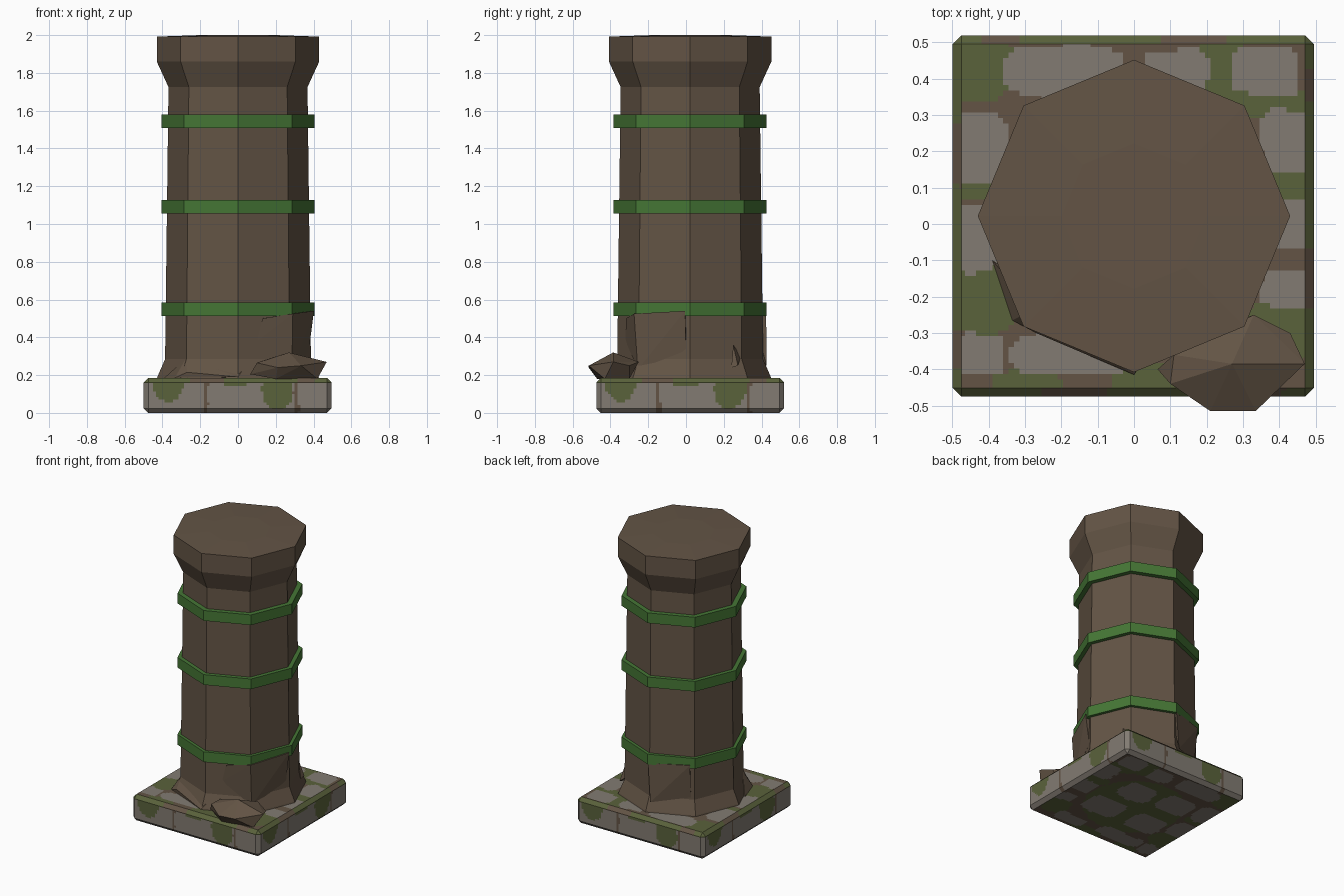
import bpy, bmesh, math
from mathutils import Vector, Matrix, noise

if "Cube" in bpy.data.objects:
    bpy.data.objects.remove(bpy.data.objects["Cube"])

CY = 0.022  # pillar and plinth centre in y


def lin(c):
    c /= 255
    return c / 12.92 if c <= 0.04045 else ((c + 0.055) / 1.055) ** 2.4


def material(name, r, g, b):
    m = bpy.data.materials.new(name)
    m.diffuse_color = (lin(r), lin(g), lin(b), 1)
    m.use_nodes = True
    m.node_tree.nodes["Principled BSDF"].inputs["Base Color"].default_value = m.diffuse_color
    return m


BROWN = material("brown stone", 99, 84, 69)
GREEN = material("green band", 69, 118, 53)
GREY = material("grey cobble", 130, 123, 114)
MOSS = material("olive moss", 90, 98, 59)


def finish(bm, name, mats):
    bmesh.ops.recalc_face_normals(bm, faces=bm.faces)
    me = bpy.data.meshes.new(name)
    bm.to_mesh(me)
    bm.free()
    for m in mats:
        me.materials.append(m)
    ob = bpy.data.objects.new(name, me)
    bpy.context.collection.objects.link(ob)
    return ob


def octagon_lathe(name, profile, mat, closed=False):
    """Eight-sided lathe of (radius, z) points; closed profiles make rings."""
    bm = bmesh.new()
    rows = []
    for r, z in profile:
        rows.append([bm.verts.new((r * math.cos(k * math.pi / 4),
                                   CY + r * math.sin(k * math.pi / 4), z)) for k in range(8)])
    n = len(rows)
    for i in range(n if closed else n - 1):
        a, b = rows[i], rows[(i + 1) % n]
        for k in range(8):
            j = (k + 1) % 8
            bm.faces.new((a[k], a[j], b[j], b[k]))
    if not closed:
        bm.faces.new(rows[0])
        bm.faces.new(rows[-1])
    return finish(bm, name, [mat])


def hull(name, pts, mat, turn=0):
    """Faceted chunk: convex hull of a few points, turned about the pillar axis."""
    rot = Matrix.Rotation(math.radians(turn), 3, 'Z')
    bm = bmesh.new()
    for x, y, z in pts:
        p = rot @ Vector((x, y - CY, z))
        bm.verts.new((p.x, p.y + CY, p.z))
    res = bmesh.ops.convex_hull(bm, input=bm.verts)
    junk = [v for v in res["geom_interior"] if isinstance(v, bmesh.types.BMVert)]
    bmesh.ops.delete(bm, geom=junk, context='VERTS')
    return finish(bm, name, [mat])


# Pillar with flared foot and capital
octagon_lathe("pillar", [(0.43, 0.18), (0.425, 0.195), (0.386, 0.285), (0.368, 1.725),
                         (0.43, 1.86), (0.43, 1.992), (0.2, 2.0)], BROWN)

# Three green bands
for i, z in enumerate((0.512, 1.056, 1.508)):
    octagon_lathe(f"band_{i + 1}", [(0.405, z), (0.405, z + 0.072),
                                    (0.36, z + 0.072), (0.36, z)], GREEN, closed=True)

# Broken slabs lifting off the shaft
hull("front_right_slab", [(0.13, -0.318, 0.50), (0.29, -0.275, 0.525), (0.402, -0.005, 0.54),
                          (0.35, 0.0, 0.54), (0.25, -0.2, 0.52), (0.10, -0.32, 0.38),
                          (0.285, -0.255, 0.23), (0.375, 0.0, 0.33)], BROWN)
hull("back_slab", [(0.285, -0.262, 0.52), (0.40, -0.01, 0.535), (0.35, 0.0, 0.535),
                   (0.25, -0.2, 0.52), (0.30, -0.25, 0.25), (0.378, 0.0, 0.30)], BROWN, 135)
hull("front_left_foot_chip", [(-0.335, -0.265, 0.185), (-0.39, -0.1, 0.185), (-0.275, -0.235, 0.29),
                              (-0.27, -0.30, 0.215), (0.0, -0.415, 0.19), (0.02, -0.385, 0.22),
                              (-0.1, -0.3, 0.185)], BROWN)
hull("right_foot_chip", [(0.30, 0.25, 0.36), (0.325, 0.275, 0.25), (0.26, 0.29, 0.3),
                         (0.32, 0.24, 0.24)], BROWN)

# Fallen rock on the front right corner
hull("fallen_rock", [(0.27, -0.385, 0.32), (0.10, -0.44, 0.265), (0.21, -0.515, 0.24),
                     (0.335, -0.515, 0.25), (0.47, -0.385, 0.27), (0.43, -0.30, 0.25),
                     (0.33, -0.25, 0.27), (0.11, -0.36, 0.27), (0.065, -0.40, 0.205),
                     (0.20, -0.47, 0.18), (0.42, -0.43, 0.18), (0.38, -0.30, 0.18),
                     (0.2, -0.3, 0.18)], BROWN)

# Mossy cobble plinth: (x, y, half width, half depth) patches
STONES = [(-0.19, 0.42, 0.165, 0.07), (0.12, 0.41, 0.085, 0.07), (0.36, 0.42, 0.09, 0.07),
          (-0.43, 0.21, 0.08, 0.1), (-0.43, -0.04, 0.08, 0.09), (-0.43, -0.36, 0.07, 0.06),
          (-0.17, -0.355, 0.17, 0.055), (0.43, 0.23, 0.075, 0.09), (0.42, 0.0, 0.08, 0.075),
          (0.42, -0.18, 0.07, 0.05), (0.22, -0.38, 0.12, 0.05), (-0.2, 0.18, 0.12, 0.1),
          (0.1, 0.15, 0.12, 0.1), (-0.2, -0.12, 0.12, 0.1), (0.15, -0.12, 0.14, 0.1)]
MOSSES = [(-0.42, 0.43, 0.10, 0.10), (0.25, 0.43, 0.07, 0.1), (0.42, 0.11, 0.1, 0.06),
          (-0.42, -0.21, 0.1, 0.1), (-0.29, -0.44, 0.09, 0.05), (0.05, -0.43, 0.12, 0.05),
          (0.4, 0.33, 0.12, 0.05), (0.40, -0.3, 0.1, 0.1), (-0.42, 0.1, 0.08, 0.04),
          (0, 0, 0.33, 0.33)]


def inside(patches, x, y, power):
    return any(abs((x - a) / w) ** power + abs((y - b) / d) ** power < 1
               for a, b, w, d in patches)


def plinth_colour(c, n):
    wob = noise.noise(Vector((c.x * 14, c.y * 14, c.z * 14))) * 0.014
    if abs(n.z) > 0.9:  # top and underside
        x, y = c.x + wob, c.y - wob
        return 1 if inside(STONES, x, y, 4) else 2 if inside(MOSSES, x, y, 2) else 0
    if abs(n.x) > abs(n.y):
        u = (c.y - CY) * math.copysign(1, n.x)
    else:
        u = -c.x * math.copysign(1, n.y)
    u += wob
    if c.z > 0.158:  # top chamfer, moss with bare gaps
        return 0 if inside([(-0.17, 0, 0.09, 1), (0.36, 0, 0.05, 1)], u, 0, 2) else 2
    if inside([(-0.37, 0.16, 0.085, 0.1), (0.21, 0.12, 0.085, 0.1), (-0.02, 0.165, 0.08, 0.025)], u, c.z, 2):
        return 2
    return 0 if abs(u + 0.17) < 0.01 or abs(u - 0.31) < 0.01 else 1


bm = bmesh.new()
bmesh.ops.create_cube(bm, size=1, matrix=Matrix.Translation((-0.002, CY, 0.0925))
                      @ Matrix.Diagonal((0.994, 0.994, 0.185, 1)))
bmesh.ops.bevel(bm, geom=bm.edges[:], offset=0.024, segments=1, affect='EDGES')
# Slice into small cells so the patches have clean outlines
for axis, count, step, start in ((0, 65, 0.015, -0.48), (1, 65, 0.015, -0.458), (2, 10, 0.0145, 0.027)):
    no = Vector((0, 0, 0))
    no[axis] = 1
    for i in range(count):
        bmesh.ops.bisect_plane(bm, geom=bm.verts[:] + bm.edges[:] + bm.faces[:],
                               plane_co=no * (start + i * step), plane_no=no)
bm.normal_update()
for f in bm.faces:
    f.material_index = plinth_colour(f.calc_center_median(), f.normal)
finish(bm, "plinth", [BROWN, GREY, MOSS])
